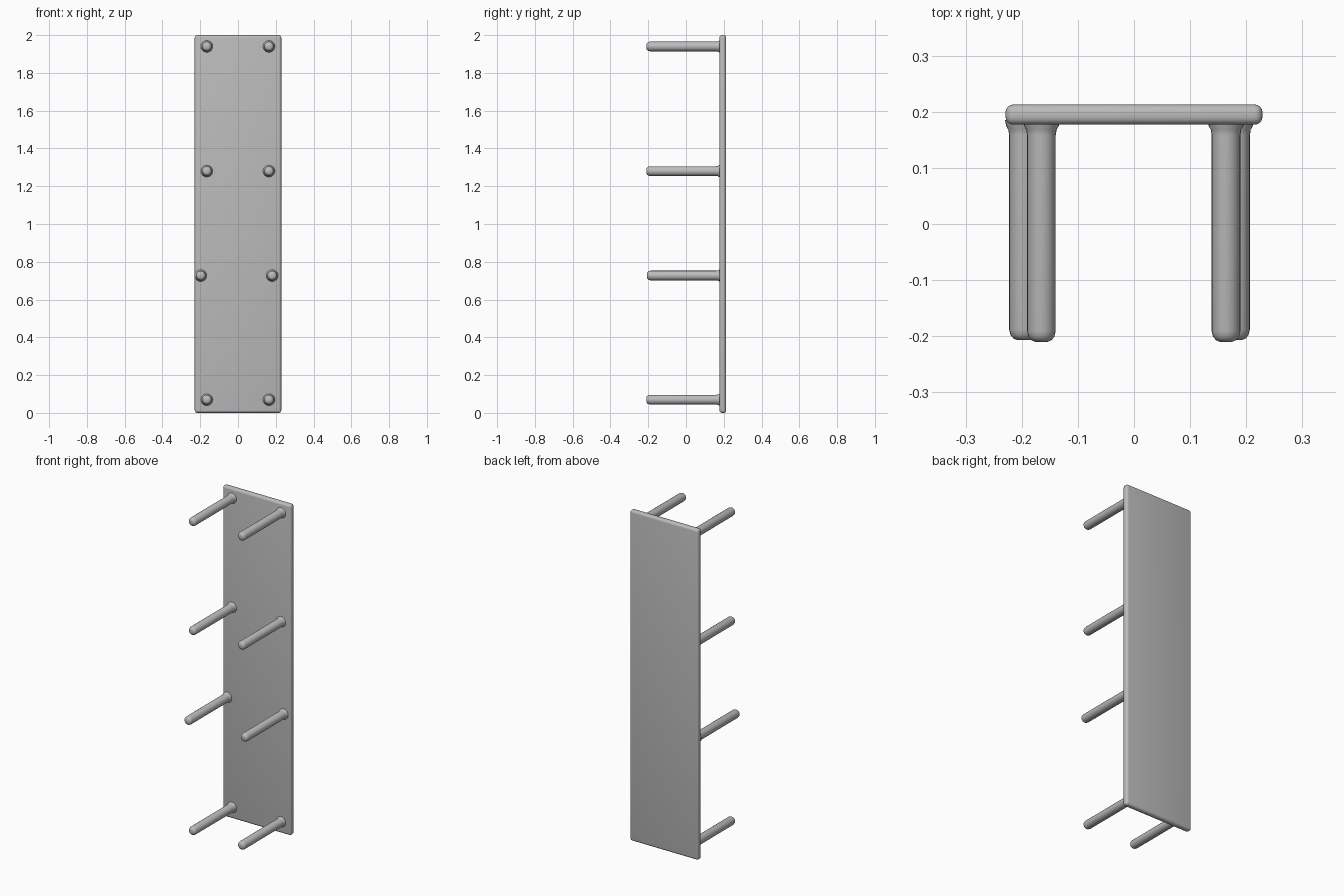
import bpy, bmesh, math

if "Cube" in bpy.data.objects:
    bpy.data.objects.remove(bpy.data.objects["Cube"])

grey = bpy.data.materials.new("plain grey")
grey.diffuse_color = (0.5, 0.5, 0.5, 1)
grey.use_nodes = True
grey.node_tree.nodes["Principled BSDF"].inputs["Base Color"].default_value = grey.diffuse_color


def finish(name, bm):
    bmesh.ops.recalc_face_normals(bm, faces=bm.faces)
    mesh = bpy.data.meshes.new(name)
    bm.to_mesh(mesh)
    bm.free()
    mesh.materials.append(grey)
    ob = bpy.data.objects.new(name, mesh)
    bpy.context.collection.objects.link(ob)
    return ob


def smooth(ob, angle):
    bpy.ops.object.select_all(action='DESELECT')
    ob.select_set(True)
    bpy.context.view_layer.objects.active = ob
    bpy.ops.object.shade_smooth_by_angle(angle=math.radians(angle))


# Upright board with rounded edges
bm = bmesh.new()
bmesh.ops.create_cube(bm, size=1)
for v in bm.verts:
    v.co = (v.co.x * 0.458, 0.195 + v.co.y * 0.036, 1.0 + v.co.z * 2.0)
bmesh.ops.bevel(bm, geom=bm.edges[:], offset=0.014, segments=4,
                profile=0.5, affect='EDGES')
smooth(finish("board", bm), 40)


# Peg: lathed profile (radius, y) with a rounded tip and a flared root
def peg(name, x, z, tip):
    profile = [(0.011, tip), (0.018, tip + 0.003), (0.023, tip + 0.009),
               (0.0255, tip + 0.019), (0.0255, 0.158), (0.027, 0.168),
               (0.031, 0.175), (0.033, 0.185)]
    sides = 24
    bm = bmesh.new()
    rings = []
    for r, y in profile:
        rings.append([bm.verts.new((x + r * math.cos(2 * math.pi * i / sides), y,
                                    z + r * math.sin(2 * math.pi * i / sides)))
                      for i in range(sides)])
    for a, b in zip(rings, rings[1:]):
        for i in range(sides):
            j = (i + 1) % sides
            bm.faces.new((a[i], a[j], b[j], b[i]))
    bm.faces.new(rings[0])
    bm.faces.new(rings[-1])
    smooth(finish(name, bm), 50)


# Four rows of paired pegs; the lower middle row sits further out
rows = [("top", 1.94, -0.165, 0.164, -0.21),
        ("upper_middle", 1.28, -0.165, 0.164, -0.21),
        ("lower_middle", 0.727, -0.197, 0.181, -0.207),
        ("bottom", 0.07, -0.165, 0.164, -0.21)]
for row, z, left, right, tip in rows:
    peg(row + "_left_peg", left, z, tip)
    peg(row + "_right_peg", right, z, tip)
